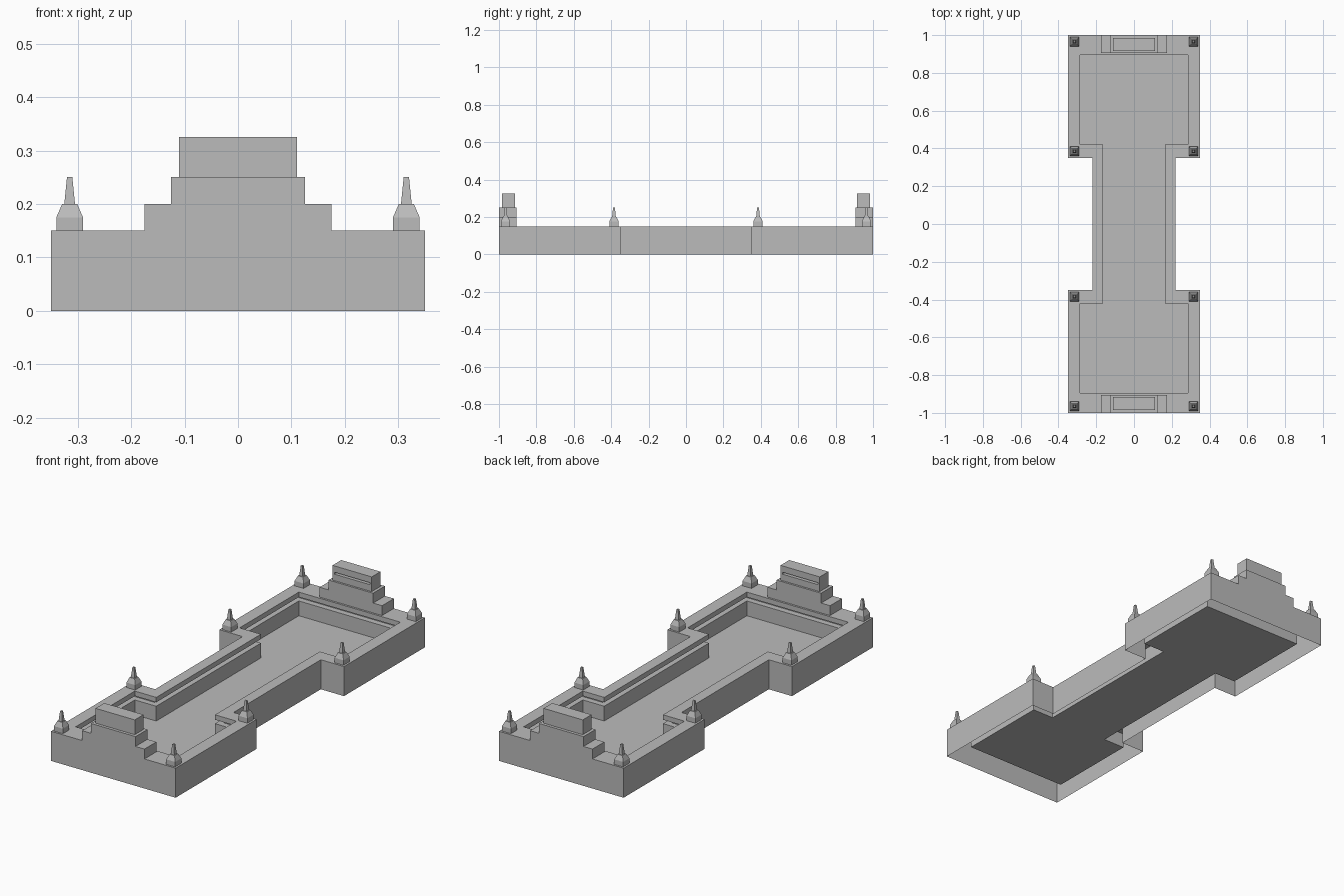
import bpy
import bmesh

old = bpy.data.objects.get("Cube")
if old:
    bpy.data.objects.remove(old, do_unlink=True)

stone = bpy.data.materials.new("grey_stone")
stone.use_nodes = True
GREY = (0.5, 0.5, 0.5, 1)
stone.diffuse_color = GREY
stone.node_tree.nodes["Principled BSDF"].inputs["Base Color"].default_value = GREY


def loft(name, rings, cap_start=True, cap_end=True):
    """Skin a chain of rings that share one vertex count."""
    bm = bmesh.new()
    loops = [[bm.verts.new(p) for p in ring] for ring in rings]
    n = len(loops[0])
    for a, b in zip(loops, loops[1:]):
        for i in range(n):
            j = (i + 1) % n
            bm.faces.new((a[i], a[j], b[j], b[i]))
    if cap_start:
        bm.faces.new(loops[0][::-1])
    if cap_end:
        bm.faces.new(loops[-1])
    if cap_start and cap_end:
        bmesh.ops.recalc_face_normals(bm, faces=bm.faces)
    mesh = bpy.data.meshes.new(name)
    bm.to_mesh(mesh)
    bm.free()
    mesh.materials.append(stone)
    obj = bpy.data.objects.new(name, mesh)
    bpy.context.collection.objects.link(obj)
    return obj


def plan(head_x, end_y, neck_x, neck_y, z):
    """Dumbbell outline: two wide heads joined by a narrow neck."""
    half = [(head_x, -end_y), (head_x, -neck_y), (neck_x, -neck_y),
            (neck_x, neck_y), (head_x, neck_y), (head_x, end_y)]
    return [(x, y, z) for x, y in half] + [(-x, -y, z) for x, y in half]


def inner(offset, z):
    return plan(0.285 + offset, 0.895 + offset, 0.165 + offset, 0.42 - offset, z)


def rect_z(cx, cy, hx, hy, z):
    return [(cx - hx, cy - hy, z), (cx + hx, cy - hy, z),
            (cx + hx, cy + hy, z), (cx - hx, cy + hy, z)]


def rect_y(hx, y, z0, z1):
    return [(-hx, y, z0), (hx, y, z0), (hx, y, z1), (-hx, y, z1)]


# Walls, grooved inner face and raised floor, open underneath
TOP = 0.15
loft("walls_and_floor",
     [plan(0.35, 1.0, 0.22, 0.35, 0), plan(0.35, 1.0, 0.22, 0.35, TOP),
      inner(0, TOP), inner(0, 0.125), inner(0.03, 0.125),
      inner(0.03, 0.105), inner(0, 0.105), inner(0, 0.03)],
     cap_start=False)

for side, s in (("front", -1), ("back", 1)):
    # Stepped gable
    for part, hx, z0, z1 in (("lower", 0.175, TOP, 0.2), ("upper", 0.125, 0.2, 0.25)):
        loft(f"{side}_{part}_step",
             [rect_z(0, s * 0.9525, hx, 0.0475, z) for z in (z0, z1)])
    # Crest block with a slot in its inward face
    loft(f"{side}_crest",
         [rect_y(0.11, s * 0.985, 0.25, 0.325), rect_y(0.11, s * 0.915, 0.25, 0.325),
          rect_y(0.1, s * 0.915, 0.283, 0.293), rect_y(0.1, s * 0.945, 0.283, 0.293)])
    # Corner finials: square base, shoulder and spire
    for hand, t in (("left", 1), ("right", -1)):
        for place, y in (("outer", 0.965), ("inner", 0.385)):
            loft(f"{side}_{hand}_{place}_finial",
                 [rect_z(t * 0.315, s * y, h, h, z) for h, z in
                  ((0.025, TOP), (0.025, 0.175), (0.014, 0.2),
                   (0.01, 0.2), (0.005, 0.25))])
